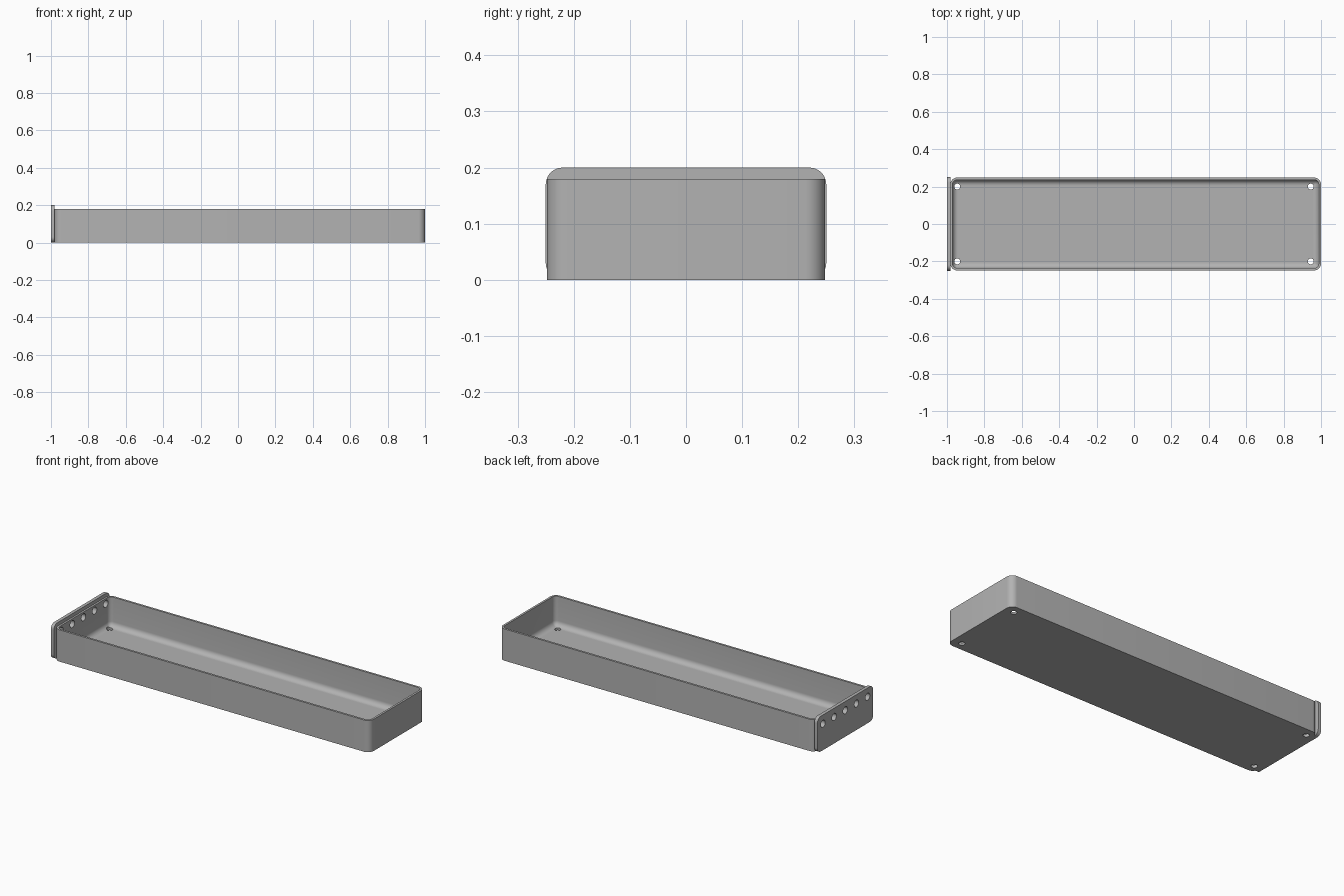
import bpy, bmesh, math
from mathutils import Matrix, Vector

if "Cube" in bpy.data.objects:
    bpy.data.objects.remove(bpy.data.objects["Cube"])

grey = bpy.data.materials.new("plain grey")
grey.use_nodes = True
colour = (0.45, 0.45, 0.45, 1)
grey.diffuse_color = colour
grey.node_tree.nodes["Principled BSDF"].inputs["Base Color"].default_value = colour

HALF_W, WALL, FLOOR, CORNER, FILLET = 0.248, 0.012, 0.012, 0.036, 0.03
X0, X1, HEIGHT = -0.982, 1.0, 0.18


def rounded_rect(a0, a1, b0, b1, r, steps=8):
    """Points of a rounded rectangle, anticlockwise."""
    centres = [(a1 - r, b1 - r), (a0 + r, b1 - r), (a0 + r, b0 + r), (a1 - r, b0 + r)]
    pts = []
    for q, (ca, cb) in enumerate(centres):
        for i in range(steps + 1):
            t = math.pi / 2 * (q + i / steps)
            pts.append((ca + r * math.cos(t), cb + r * math.sin(t)))
    return pts


def loft(name, rings):
    """Skin a list of point rings and cap both ends."""
    bm = bmesh.new()
    loops = [[bm.verts.new(p) for p in ring] for ring in rings]
    for low, high in zip(loops, loops[1:]):
        n = len(low)
        for i in range(n):
            j = (i + 1) % n
            bm.faces.new((low[i], low[j], high[j], high[i]))
    bm.faces.new(loops[0][::-1])
    bm.faces.new(loops[-1])
    bmesh.ops.recalc_face_normals(bm, faces=bm.faces)
    mesh = bpy.data.meshes.new(name)
    bm.to_mesh(mesh)
    bm.free()
    mesh.materials.append(grey)
    obj = bpy.data.objects.new(name, mesh)
    bpy.context.collection.objects.link(obj)
    return obj


def make_drills(name, centres, radius, rotation):
    """One helper mesh holding a cylinder for each hole."""
    bm = bmesh.new()
    for c in centres:
        bmesh.ops.create_cone(bm, cap_ends=True, segments=32, radius1=radius,
                              radius2=radius, depth=0.12,
                              matrix=Matrix.Translation(Vector(c)) @ rotation)
    mesh = bpy.data.meshes.new(name)
    bm.to_mesh(mesh)
    bm.free()
    mesh.materials.append(grey)
    obj = bpy.data.objects.new(name, mesh)
    bpy.context.collection.objects.link(obj)
    obj.hide_render = True
    return obj


def drill(obj, cutter):
    bpy.context.view_layer.objects.active = obj
    mod = obj.modifiers.new("holes", "BOOLEAN")
    mod.operation = "DIFFERENCE"
    mod.solver = "EXACT"
    mod.object = cutter
    bpy.ops.object.modifier_apply(modifier=mod.name)


def tray_ring(inset, z):
    r = max(CORNER - inset, 0.004)
    return [(x, y, z) for x, y in rounded_rect(
        X0 + inset, X1 - inset, -HALF_W + inset, HALF_W - inset, r)]


# Tray: outer wall, rim, inner wall, then a filleted floor
rings = [tray_ring(0, 0), tray_ring(0, HEIGHT), tray_ring(WALL, HEIGHT)]
for i in range(9):
    t = math.pi / 2 * i / 8
    rings.append(tray_ring(WALL + FILLET * (1 - math.cos(t)),
                           FLOOR + FILLET * (1 - math.sin(t))))
tray = loft("tray", rings)

# End plate standing slightly above the rim
plate = loft("end_plate", [
    [(x, y, z) for y, z in rounded_rect(-0.25, 0.25, 0, 0.2, 0.03)]
    for x in (-1.0, X0 + 0.001)])

# Screw holes in the floor corners, and a row through the plate and end wall
floor_drills = make_drills("floor_drills",
                           [(x, y, 0) for x in (-0.945, 0.945) for y in (-0.2, 0.2)],
                           0.016, Matrix.Identity(4))
end_drills = make_drills("end_drills",
                         [(-0.985, 0.1 * i, 0.15) for i in range(-2, 3)],
                         0.02, Matrix.Rotation(math.pi / 2, 4, "Y"))
drill(tray, floor_drills)
drill(tray, end_drills)
drill(plate, end_drills)
for helper in (floor_drills, end_drills):
    bpy.data.objects.remove(helper)

# Smooth the curved surfaces and keep the edges crisp
for obj in (tray, plate):
    bpy.ops.object.select_all(action="DESELECT")
    obj.select_set(True)
    bpy.context.view_layer.objects.active = obj
    bpy.ops.object.shade_smooth_by_angle(angle=math.radians(35))
